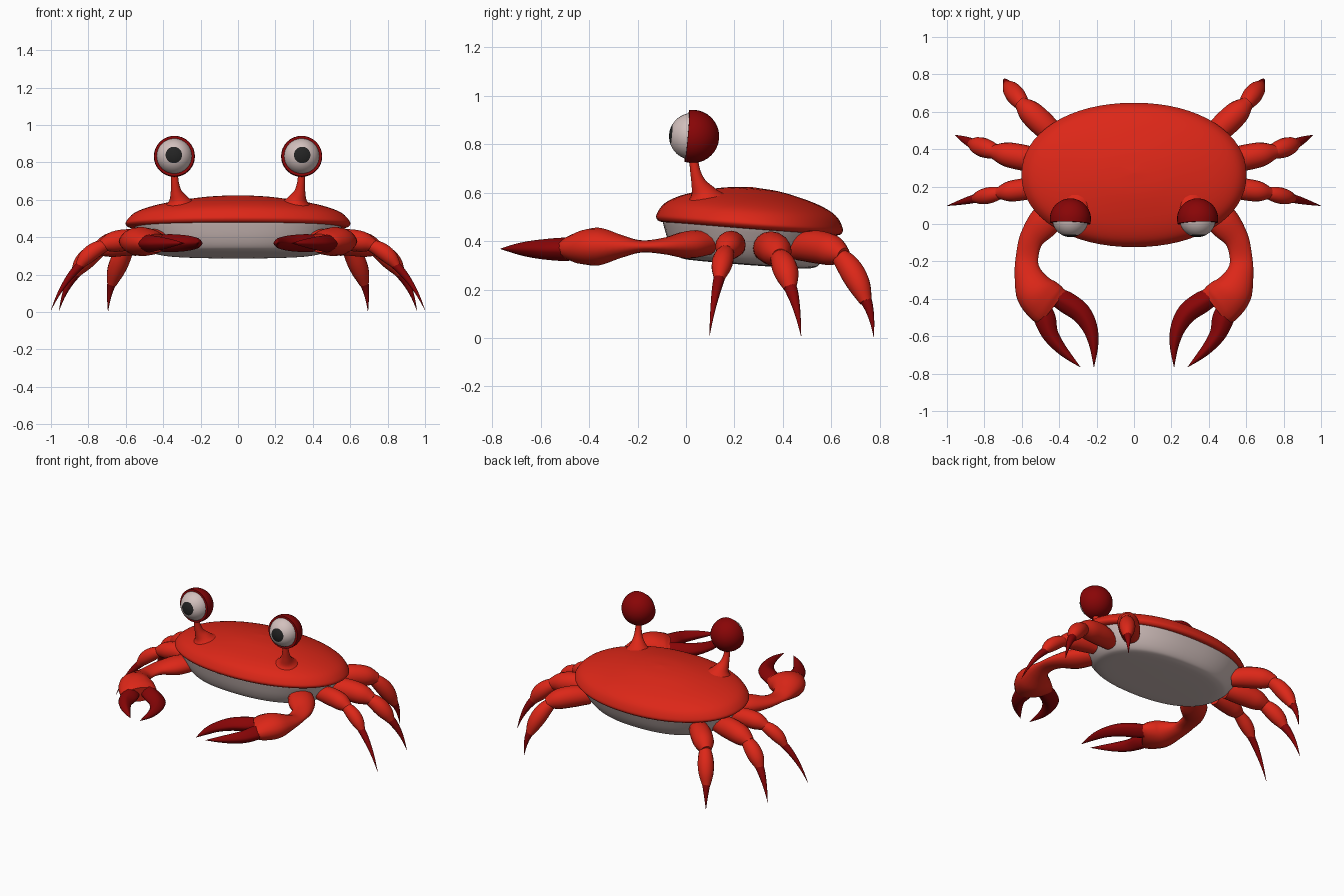
import bpy, bmesh, math
from mathutils import Vector, Matrix

if "Cube" in bpy.data.objects:
    bpy.data.objects.remove(bpy.data.objects["Cube"])


def material(name, rgb):
    m = bpy.data.materials.new(name)
    m.diffuse_color = (*rgb, 1)
    m.use_nodes = True
    m.node_tree.nodes["Principled BSDF"].inputs["Base Color"].default_value = m.diffuse_color
    return m


RED = material("red shell", (0.72, 0.02, 0.009))
DARK = material("dark red", (0.25, 0.0015, 0.002))
PALE = material("pale grey", (0.65, 0.53, 0.51))
BLACK = material("black", (0.017, 0.017, 0.017))


def spline(points, steps=5):
    """Smooth list of points (any dimension) passing through all given ones."""
    p = [Vector(q) for q in points]
    p = [p[0] * 2 - p[1]] + p + [p[-1] * 2 - p[-2]]
    out = []
    for i in range(1, len(p) - 2):
        a, b, c, d = p[i - 1:i + 3]
        for k in range(steps):
            t = k / steps
            out.append(0.5 * (2 * b + (c - a) * t + (2 * a - 5 * b + 4 * c - d) * t * t
                              + (3 * b - a - 3 * c + d) * t ** 3))
    return out + [p[-2]]


def oval(a, power):
    """Point on a unit superellipse."""
    c, s = math.cos(a), math.sin(a)
    return (math.copysign(abs(c) ** (2 / power), c), math.copysign(abs(s) ** (2 / power), s))


def skin(name, rings, mats, mirror=False, paint=None):
    """Join rings of points into a closed smooth object."""
    bm = bmesh.new()
    rows = [[bm.verts.new(v) for v in ring] for ring in rings]
    n = len(rows[0])
    for j, (lo, hi) in enumerate(zip(rows, rows[1:])):
        for i in range(n):
            f = bm.faces.new((lo[i], lo[(i + 1) % n], hi[(i + 1) % n], hi[i]))
            f.material_index = paint(j) if paint else 0
    bm.faces.new(rows[0][::-1]).material_index = paint(0) if paint else 0
    bm.faces.new(rows[-1])
    bmesh.ops.recalc_face_normals(bm, faces=bm.faces)
    me = bpy.data.meshes.new(name)
    bm.to_mesh(me)
    bm.free()
    for m in mats:
        me.materials.append(m)
    ob = bpy.data.objects.new(name, me)
    bpy.context.collection.objects.link(ob)
    bpy.context.view_layer.objects.active = ob
    ob.select_set(True)
    bpy.ops.object.shade_smooth_by_angle(angle=math.radians(50))
    ob.select_set(False)
    if mirror:
        ob.modifiers.new("mirror", 'MIRROR')
    return ob


def lathe(name, profile, matrix, mats, sx=1, sy=1, power=2, n=32, mirror=False, paint=None):
    """Spin an (r, z) profile round a circle or superellipse."""
    rings = []
    for r, z in profile:
        r = max(r, 0.001)
        ring = [oval(math.tau * i / n, power) for i in range(n)]
        rings.append([matrix @ Vector((c * r * sx, s * r * sy, z)) for c, s in ring])
    return skin(name, rings, mats, mirror, paint)


def tube(name, path, mat, n=16, power=2):
    """Sweep an oval along (x, y, z, half width, half height), mirrored."""
    pts = spline(path)
    rings = []
    for i, p in enumerate(pts):
        c = Vector(p[:3])
        t = (Vector(pts[min(i + 1, len(pts) - 1)][:3]) - Vector(pts[max(i - 1, 0)][:3])).normalized()
        side = t.cross(Vector((0, 0, 1))).normalized()
        up = side.cross(t)
        w, h = max(p[3], 0.001), max(p[4], 0.001)
        ring = [oval(math.tau * k / n, power) for k in range(n)]
        rings.append([c + side * w * u + up * h * v for u, v in ring])
    return skin(name, rings, [mat], True)


# Body: domed shell over a pale bowl, both tilted down to the back
body = Matrix.Translation((0, 0.262, 0.47)) @ Matrix.Rotation(math.radians(-4.4), 4, 'X')
dome = spline([(0, 0.153), (0.3, 0.143), (0.6, 0.116), (0.8, 0.088), (0.93, 0.055),
               (0.995, 0.012), (0.99, -0.008), (0.95, -0.018), (0.85, -0.02)], 4)
lathe("shell", dome, body, [RED], 0.602, 0.387, 2.1, 64)
bowl = spline([(0.93, -0.01), (0.91, -0.035), (0.85, -0.095), (0.78, -0.142),
               (0.71, -0.160), (0.55, -0.167), (0, -0.169)], 4)
lathe("belly", bowl, body, [PALE], 0.602, 0.387, 2.3, 64)

# Eyes: stalk, eyeball with painted pupil, dark lid cupping the back half
tube("eye_stalk", [(0.312, 0.08, 0.565, 0.09, 0.09), (0.319, 0.069, 0.60, 0.053, 0.053),
                   (0.33, 0.052, 0.64, 0.031, 0.031), (0.337, 0.038, 0.69, 0.021, 0.021),
                   (0.34, 0.03, 0.75, 0.018, 0.018)], RED)
eye = (Matrix.Translation((0.34, 0.027, 0.832)) @ Matrix.Rotation(math.radians(2), 4, 'Z')
       @ Matrix.Rotation(math.radians(85), 4, 'X'))
arc = lambda r, a: (r * math.sin(math.radians(a)), r * math.cos(math.radians(a)))
lathe("eyeball", [arc(0.097, 9 * i) for i in range(21)], eye, [PALE, BLACK], mirror=True,
      paint=lambda j: 1 if j < 3 else 0)
lid = [arc(0.110, 180 - 10.2 * i) for i in range(11)] + [arc(0.094, 76)]
lathe("eyelid", lid, eye, [DARK], mirror=True)

# Claws: arm swelling into a palm, then two curved, sharp-edged fingers
tube("claw_arm", [(0.40, 0.10, 0.395, 0.07, 0.05), (0.48, 0.01, 0.385, 0.085, 0.057),
                  (0.548, -0.08, 0.38, 0.065, 0.036), (0.572, -0.18, 0.378, 0.06, 0.025),
                  (0.568, -0.26, 0.378, 0.072, 0.045), (0.53, -0.355, 0.378, 0.107, 0.077),
                  (0.475, -0.415, 0.372, 0.119, 0.07), (0.437, -0.446, 0.368, 0.115, 0.05)], RED)
tube("inner_finger", [(0.415, -0.39, 0.368, 0.05, 0.045), (0.36, -0.42, 0.368, 0.058, 0.048),
                      (0.285, -0.475, 0.368, 0.054, 0.043), (0.236, -0.555, 0.368, 0.041, 0.034),
                      (0.215, -0.65, 0.368, 0.024, 0.024), (0.214, -0.765, 0.368, 0.001, 0.001)],
     DARK, power=1.5)
tube("outer_finger", [(0.49, -0.455, 0.366, 0.05, 0.045), (0.475, -0.51, 0.366, 0.058, 0.048),
                      (0.45, -0.585, 0.366, 0.045, 0.042), (0.405, -0.65, 0.367, 0.033, 0.033),
                      (0.352, -0.706, 0.368, 0.02, 0.02), (0.287, -0.765, 0.368, 0.001, 0.001)],
     DARK, power=1.5)


def limb(name, a, b, radii, bow, mat):
    """Tapered segment from a to b that arches upward by bow."""
    a, b = Vector(a), Vector(b)
    out = Vector((b.x - a.x, b.y - a.y, 0)).normalized() * 0.6 + Vector((0, 0, 1))
    path = []
    for i, r in enumerate(radii):
        t = i / (len(radii) - 1)
        path.append((*(a.lerp(b, t) + out * bow * 4 * t * (1 - t)), r, r))
    tube(name, path, mat)


# Walking legs: thigh, shin and slender dark tip
legs = {"front": ((0.49, 0.20, 0.38), (0.73, 0.165, 0.355), (0.85, 0.137, 0.245), (1.0, 0.097, 0.01), 0.058),
        "middle": ((0.47, 0.33, 0.37), (0.76, 0.388, 0.335), (0.868, 0.43, 0.205), (0.957, 0.475, 0.008), 0.069),
        "back": ((0.41, 0.46, 0.375), (0.61, 0.65, 0.34), (0.675, 0.742, 0.15), (0.695, 0.775, 0.005), 0.068)}
for key, (hip, knee, ankle, tip, r) in legs.items():
    limb(key + "_leg_thigh", hip, knee, [r * f for f in (0.8, 0.97, 1, 0.9, 0.5)], 0.015, RED)
    start = Vector(knee).lerp(Vector(hip), 0.12)
    limb(key + "_leg_shin", start, ankle, [r * f for f in (0.5, 0.68, 0.75, 0.66, 0.38)], 0.015, RED)
    start = Vector(ankle).lerp(Vector(knee), 0.2)
    limb(key + "_leg_tip", start, tip, [r * f for f in (0.42, 0.36, 0.25, 0.13, 0.01)], 0.017, DARK)
